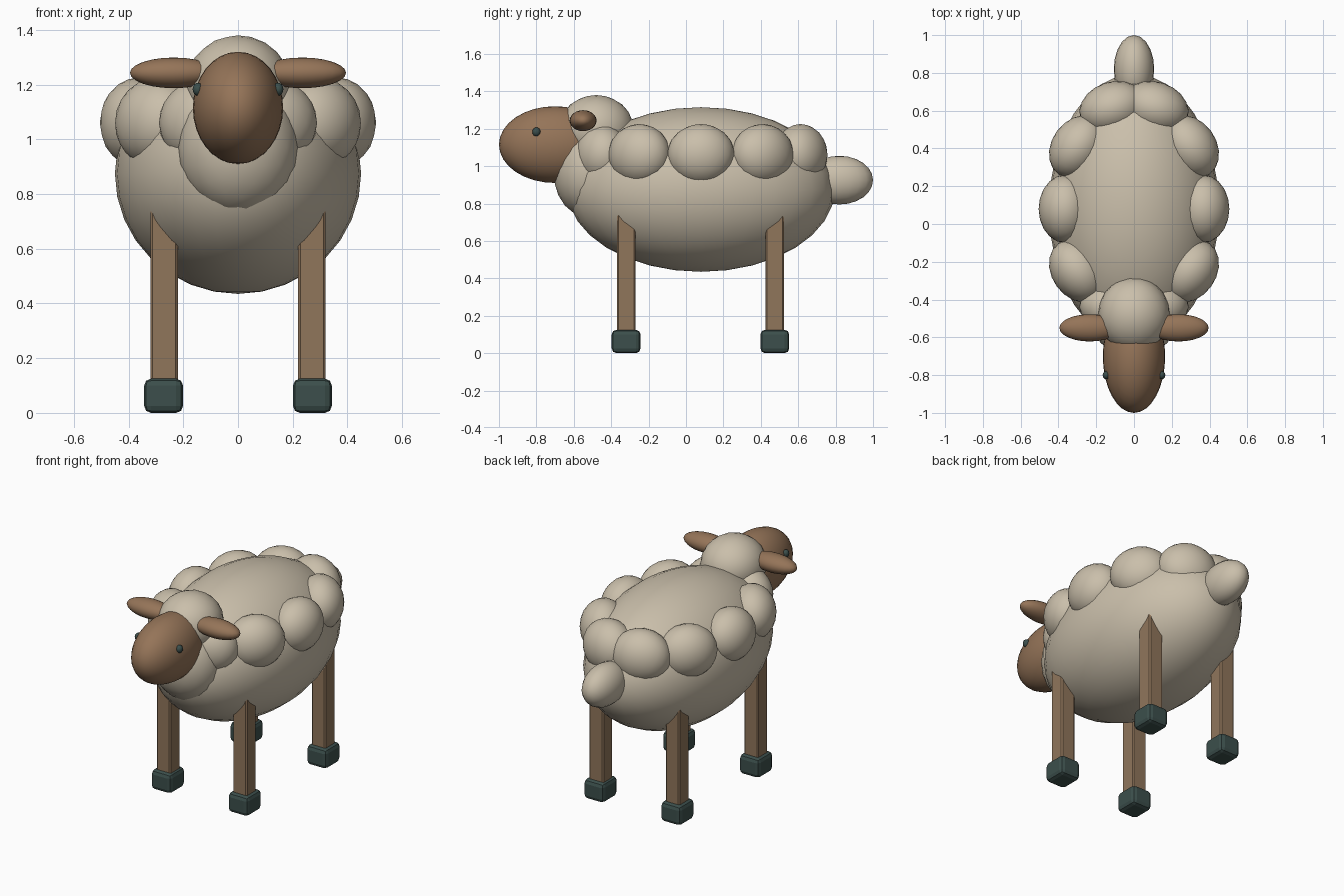
import bpy
import math

if "Cube" in bpy.data.objects:
    bpy.data.objects.remove(bpy.data.objects["Cube"], do_unlink=True)


def material(name, rgb):
    m = bpy.data.materials.new(name)
    m.use_nodes = True
    m.diffuse_color = (*rgb, 1)
    bsdf = m.node_tree.nodes["Principled BSDF"]
    bsdf.inputs["Base Color"].default_value = (*rgb, 1)
    bsdf.inputs["Roughness"].default_value = 0.8
    return m


WOOL = material("cream_wool", (0.59, 0.52, 0.405))
FACE = material("brown_face", (0.30, 0.175, 0.098))
LEG = material("tan_leg", (0.28, 0.18, 0.105))
DARK = material("dark_slate", (0.045, 0.078, 0.072))


def finish(name, mat, scale):
    ob = bpy.context.object
    ob.name = name
    ob.scale = scale
    bpy.ops.object.transform_apply(location=False, rotation=False, scale=True)
    ob.data.materials.append(mat)
    return ob


def ellipsoid(name, centre, radii, mat, segments=32, rings=16, turn=0.0):
    bpy.ops.mesh.primitive_uv_sphere_add(
        segments=segments, ring_count=rings, radius=1, location=centre)
    ob = finish(name, mat, radii)
    ob.rotation_euler.z = turn
    bpy.ops.object.shade_smooth()
    return ob


def puff(name, centre, radii, turn=0.0):
    bpy.ops.mesh.primitive_ico_sphere_add(subdivisions=3, radius=1, location=centre)
    ob = finish(name, WOOL, radii)
    ob.rotation_euler.z = turn
    bpy.ops.object.shade_smooth()
    return ob


def block(name, centre, size, mat, bevel, segments):
    bpy.ops.mesh.primitive_cube_add(size=1, location=centre)
    ob = finish(name, mat, size)
    mod = ob.modifiers.new("soft_edges", "BEVEL")
    mod.width = bevel
    mod.segments = segments
    return ob


# Body, neck, topknot and tail
BODY_Y = 0.08
ellipsoid("body", (0, BODY_Y, 0.875), (0.45, 0.715, 0.44), WOOL)
puff("neck_wool", (0, -0.51, 0.97), (0.22, 0.2, 0.25))
puff("topknot", (0, -0.48, 1.2), (0.19, 0.2, 0.18))
ellipsoid("tail", (0, 0.82, 0.925), (0.107, 0.18, 0.13), WOOL, 20, 12)

# Ring of wool puffs around the back
PUFFS = 10
for i in range(PUFFS):
    a = math.tau * i / PUFFS
    puff(f"wool_puff_{i + 1}",
         (0.365 * math.cos(a), BODY_Y + 0.56 * math.sin(a), 1.06),
         (0.14, 0.18, 0.165), a)

# Head
ellipsoid("head", (0, -0.7, 1.115), (0.165, 0.3, 0.205), FACE)

for side, sx in (("left", 1), ("right", -1)):
    # Ears and eyes
    ellipsoid(f"{side}_ear", (sx * 0.235, -0.55, 1.243), (0.16, 0.072, 0.056), FACE, 24, 12)
    ellipsoid(f"{side}_eye", (sx * 0.146, -0.8, 1.183), (0.02, 0.022, 0.024), DARK, 12, 8)
    # Legs and hooves
    for end, y in (("front", -0.32), ("back", 0.475)):
        block(f"{end}_{side}_leg", (sx * 0.27, y, 0.42), (0.1, 0.1, 0.7), LEG, 0.008, 1)
        block(f"{end}_{side}_hoof", (sx * 0.272, y, 0.0625), (0.142, 0.154, 0.125), DARK, 0.025, 2)
